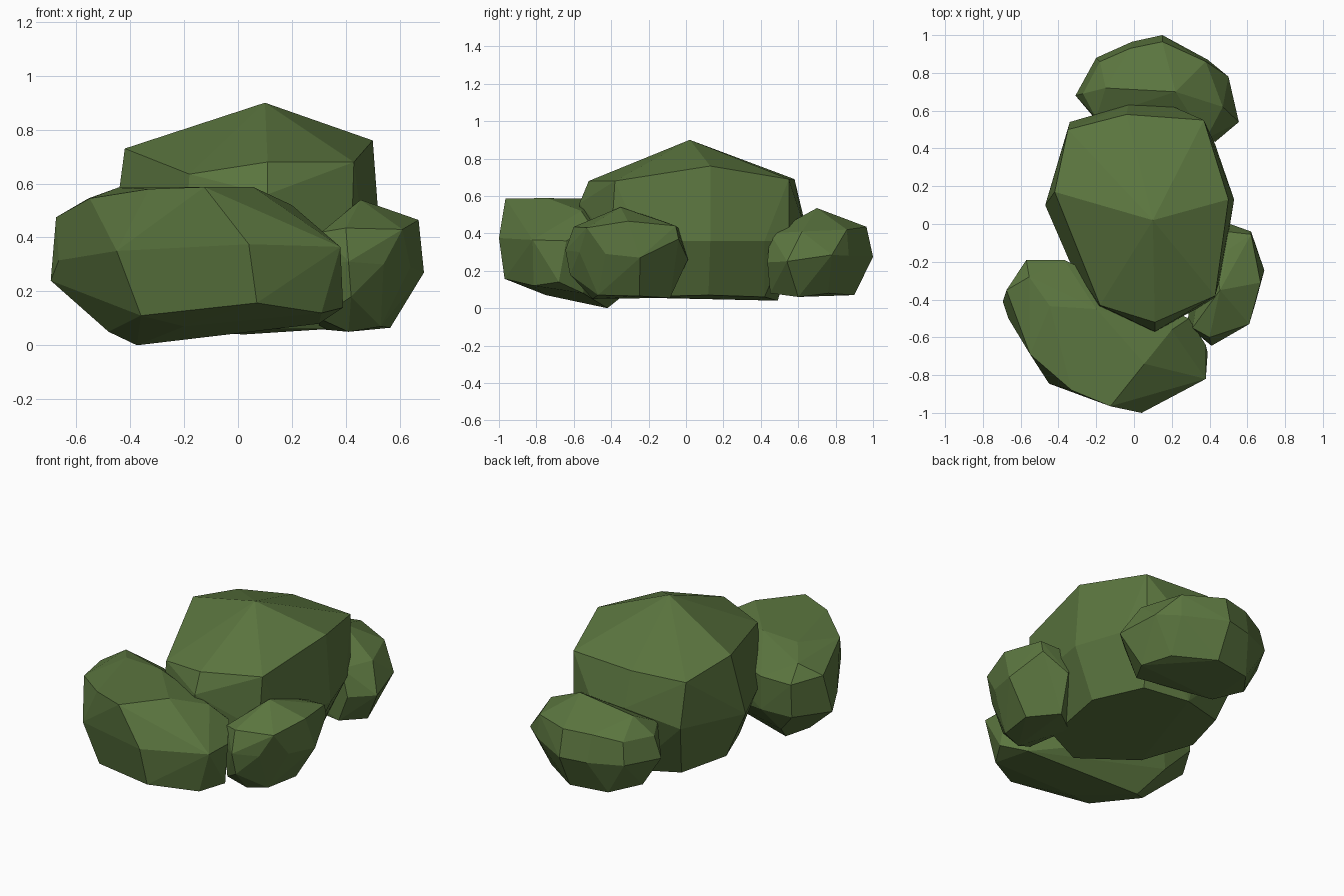
import bpy
import bmesh
import math

leaf = bpy.data.materials.new("leaf_green")
leaf.diffuse_color = (0.105, 0.18, 0.05, 1)


def clump(name, crown, belt, base):
    """Faceted leaf clump: convex skin over a crown, a belt and a base contour."""
    bm = bmesh.new()
    for p in crown + belt + base:
        bm.verts.new(p)
    hull = bmesh.ops.convex_hull(bm, input=bm.verts)
    loose = [g for g in hull["geom_interior"] if isinstance(g, bmesh.types.BMVert)]
    bmesh.ops.delete(bm, geom=loose, context="VERTS")
    # merge nearly flat triangles into larger facets
    bmesh.ops.dissolve_limit(bm, angle_limit=math.radians(4),
                             verts=bm.verts, edges=bm.edges)
    bmesh.ops.recalc_face_normals(bm, faces=bm.faces)
    mesh = bpy.data.meshes.new(name)
    bm.to_mesh(mesh)
    bm.free()
    mesh.materials.append(leaf)
    obj = bpy.data.objects.new(name, mesh)
    bpy.context.collection.objects.link(obj)
    return obj


# Tall central clump
clump("main_clump",
      [(.1, .02, .9), (-.42, .17, .73), (-.35, .5, .67), (-.04, .58, .69),
       (.37, .55, .69), (.5, .13, .76), (.43, -.38, .68), (.11, -.52, .68),
       (-.18, -.43, .635)],
      [(-.47, .1, .36), (-.34, -.2, .36), (-.2, -.44, .36), (.11, -.57, .56),
       (.11, -.55, .36), (.42, -.4, .36), (.47, -.24, .36), (.53, .13, .36),
       (.43, .42, .36), (.37, .55, .36), (.21, .62, .48), (-.03, .63, .48),
       (-.34, .54, .4)],
      [(-.34, .1, .07), (-.22, -.2, .06), (.08, -.42, .06), (.33, -.3, .06),
       (.4, .12, .07), (.28, .42, .06), (.02, .49, .04), (-.25, .4, .06)])

# Broad low clump at the front
clump("front_clump",
      [(-.675, -.35, .475), (-.555, -.28, .545), (-.445, -.435, .585),
       (-.55, -.69, .545), (-.33, -.88, .58), (-.125, -.965, .587),
       (.055, -.74, .588), (.2, -.56, .52), (.29, -.5, .43), (-.2, -.45, .585)],
      [(-.57, -.19, .45), (-.37, -.19, .45), (-.57, -.2, .25), (-.37, -.19, .25),
       (-.695, -.41, .24), (-.665, -.5, .315), (-.45, -.845, .35),
       (.04, -1, .375), (.38, -.82, .365), (.38, -.64, .36)],
      [(-.375, -.42, 0), (-.48, -.5, .05), (-.36, -.815, .11), (.07, -.97, .157),
       (.31, -.815, .12), (.39, -.68, .14), (.3, -.55, .08), (-.2, -.75, .07),
       (-.45, -.27, .12)])

# Small clump at the back
clump("back_clump",
      [(-.27, .69, .4), (-.15, .72, .5), (.22, .7, .535), (-.18, .86, .4),
       (-.02, .93, .43), (.15, .965, .435), (.38, .86, .42), (.47, .62, .41),
       (.38, .45, .4), (-.2, .56, .42)],
      [(-.31, .68, .27), (-.2, .88, .27), (-.01, .965, .27), (.15, 1, .275),
       (.39, .87, .28), (.5, .78, .285), (.555, .54, .25), (.43, .435, .245),
       (-.2, .55, .25)],
      [(-.2, .7, .09), (-.08, .86, .07), (.15, .9, .07), (.37, .76, .08),
       (.45, .6, .06), (.36, .45, .08), (-.1, .55, .07)])

# Small clump on the right
clump("right_clump",
      [(.455, -.35, .54), (.67, -.31, .465), (.5, -.135, .47), (.62, -.055, .44),
       (.61, -.53, .43), (.4, -.6, .435), (.31, -.55, .42), (.4, -.03, .42)],
      [(.62, -.04, .37), (.48, .01, .26), (.69, -.245, .27), (.64, -.43, .29),
       (.54, -.57, .3), (.41, -.645, .31), (.285, -.54, .3)],
      [(.45, -.085, .055), (.565, -.25, .065), (.53, -.47, .07),
       (.42, -.62, .18), (.41, -.5, .05), (.3, -.53, .1), (.3, -.2, .06)])
